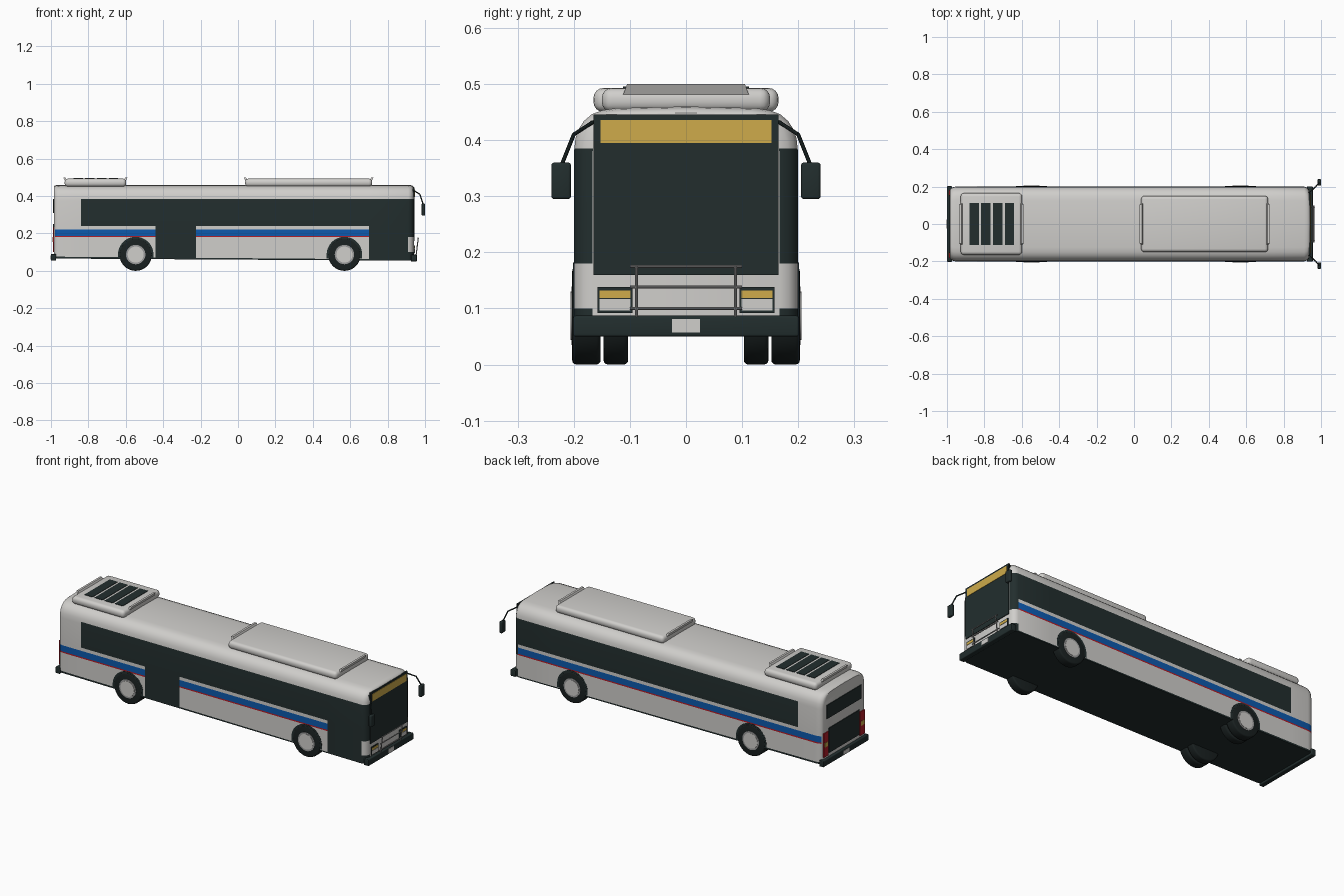
import bpy, bmesh, math
from mathutils import Vector, Matrix

if "Cube" in bpy.data.objects:
    bpy.data.objects.remove(bpy.data.objects["Cube"])


def material(name, r, g, b):
    m = bpy.data.materials.new(name)
    m.use_nodes = True
    m.diffuse_color = (r, g, b, 1)
    m.node_tree.nodes["Principled BSDF"].inputs["Base Color"].default_value = (r, g, b, 1)
    return m


WHITE = material("pale grey paint", 0.63, 0.62, 0.60)
DARK = material("dark glass and trim", 0.016, 0.027, 0.027)
BLUE = material("blue stripe", 0.004, 0.10, 0.42)
RED = material("red", 0.45, 0.012, 0.02)
AMBER = material("amber", 0.62, 0.41, 0.07)
TYRE = material("black rubber", 0.010, 0.015, 0.015)
STEEL = material("grey metal", 0.33, 0.33, 0.33)


def finish(name, bm, mats, smooth=False):
    bmesh.ops.recalc_face_normals(bm, faces=bm.faces[:])
    mesh = bpy.data.meshes.new(name)
    bm.to_mesh(mesh)
    bm.free()
    for m in mats:
        mesh.materials.append(m)
    ob = bpy.data.objects.new(name, mesh)
    bpy.context.collection.objects.link(ob)
    if smooth:
        bpy.ops.object.select_all(action='DESELECT')
        ob.select_set(True)
        bpy.context.view_layer.objects.active = ob
        bpy.ops.object.shade_smooth_by_angle(angle=math.radians(35))
    return ob


def box(name, xs, ys, zs, mat, bevel=0, segments=3):
    bm = bmesh.new()
    bmesh.ops.create_cube(bm, size=1)
    for v in bm.verts:
        v.co = [r[0] if c < 0 else r[1] for c, r in zip(v.co, (xs, ys, zs))]
    if bevel:
        bmesh.ops.bevel(bm, geom=bm.edges[:], offset=bevel, segments=segments,
                        profile=0.5, affect='EDGES')
    return finish(name, bm, [mat], bevel > 0)


def rod(name, a, b, radius, mat, sides=10, bevel=0):
    a, b = Vector(a), Vector(b)
    bm = bmesh.new()
    turn = (b - a).to_track_quat('Z', 'Y').to_matrix().to_4x4()
    bmesh.ops.create_cone(bm, cap_ends=True, segments=sides, radius1=radius, radius2=radius,
                          depth=(b - a).length, matrix=Matrix.Translation((a + b) / 2) @ turn)
    if bevel:
        rims = [e for e in bm.edges if any(len(f.verts) > 4 for f in e.link_faces)]
        bmesh.ops.bevel(bm, geom=rims, offset=bevel, segments=3, profile=0.5, affect='EDGES')
    return finish(name, bm, [mat], True)


def span(s, a, b):
    return tuple(sorted((s * a, s * b)))


# Body shell: one rounded cross-section lofted along the length
half = [(0.2, None), (0.2, 0.375), (0.197, 0.403), (0.191, 0.42), (0.182, 0.434),
        (0.168, 0.446), (0.15, 0.453), (0.125, 0.457)]
stations = [(-0.985, 0.02), (-0.979, 0.009), (-0.965, 0.002), (-0.95, 0),
            (0.91, 0), (0.925, 0.006), (0.935, 0.017), (0.94, 0.033)]
bm = bmesh.new()
rings = []
for x, inset in stations:
    side = [(y * (1 - inset / 0.2), 0.06 - 0.006 * x if z is None
             else z - (inset * 0.35 if z > 0.4 else 0)) for y, z in half]
    loop = side + [(0, 0.46 - inset * 0.35)] + [(-y, z) for y, z in reversed(side)]
    rings.append([bm.verts.new((x, y, z)) for y, z in loop])
for a, b in zip(rings, rings[1:]):
    for i in range(len(a)):
        j = (i + 1) % len(a)
        bm.faces.new((a[i], a[j], b[j], b[i]))
bm.faces.new(rings[0])
bm.faces.new(rings[-1])

# Cut the shell along every paint boundary
cuts = [((0, 0, z), (0, 0, 1)) for z in (0.1, 0.18, 0.187, 0.222, 0.24, 0.385)]
cuts += [((x, 0, 0), (1, 0, 0)) for x in (-0.84, -0.44, -0.225, 0.70)]
cuts.append(((0, 0, 0.068), (0.008, 0, 1)))
for co, no in cuts:
    bmesh.ops.bisect_plane(bm, geom=bm.verts[:] + bm.edges[:] + bm.faces[:],
                           plane_co=co, plane_no=no)
bmesh.ops.recalc_face_normals(bm, faces=bm.faces[:])


def paint(f):
    x, y, z = f.calc_center_median()
    if z < 0.068 - 0.008 * x:
        return 1
    if x > 0.91 and abs(y) > 0.16:
        return 1 if 0.18 < z < 0.385 or z < 0.1 else 0
    if abs(f.normal.x) > 0.7 or z > 0.385:
        return 0
    door = y < 0 and (-0.44 < x < -0.225 or x > 0.70)
    if door or (z > 0.24 and x > -0.84):
        return 1
    if 0.187 < z < 0.222:
        return 2
    return 3 if 0.18 < z < 0.187 else 0


for f in bm.faces:
    f.material_index = paint(f)
finish("body_shell", bm, [WHITE, DARK, BLUE, RED], True)

# Front face
box("windscreen", (0.936, 0.944), (-0.165, 0.165), (0.16, 0.446), DARK)
box("destination_sign", (0.94, 0.946), (-0.152, 0.152), (0.395, 0.436), AMBER)
box("front_bumper", (0.925, 0.956), (-0.201, 0.201), (0.05, 0.087), DARK, 0.004)
box("front_plate", (0.95, 0.958), (-0.025, 0.025), (0.057, 0.081), WHITE)

# Rear face
box("rear_window", (-0.989, -0.982), (-0.155, 0.155), (0.308, 0.385), DARK)
box("engine_grille", (-0.989, -0.982), (-0.135, 0.135), (0.11, 0.25), DARK)
box("rear_bumper", (-1.0, -0.972), (-0.202, 0.202), (0.055, 0.09), DARK, 0.004)
box("rear_plate", (-1.002, -0.995), (-0.025, 0.025), (0.06, 0.082), WHITE)

for s, side in ((-1, "right"), (1, "left")):
    # Headlights and tail lights
    box(side + "_headlight_frame", (0.938, 0.944), span(s, 0.095, 0.158), (0.092, 0.138), DARK)
    box(side + "_indicator", (0.94, 0.946), span(s, 0.099, 0.154), (0.119, 0.132), AMBER)
    box(side + "_headlight", (0.94, 0.946), span(s, 0.099, 0.154), (0.096, 0.117), WHITE)
    box(side + "_tail_light", (-0.989, -0.982), span(s, 0.14, 0.182), (0.1, 0.235), RED)
    box(side + "_rear_indicator", (-0.991, -0.984), span(s, 0.147, 0.175), (0.155, 0.18), AMBER)
    # Mirrors on bent arms
    path = [(0.935, s * 0.166, 0.432), (0.972, s * 0.2, 0.41), (0.99, s * 0.222, 0.355)]
    for i in range(2):
        rod(f"{side}_mirror_arm_{i + 1}", path[i], path[i + 1], 0.0035, DARK)
    box(side + "_mirror", (0.982, 1.0), span(s, 0.205, 0.24), (0.295, 0.36), DARK, 0.005)
    # Bicycle rack uprights
    rod(side + "_rack_upright", (0.952, s * 0.088, 0.08), (0.964, s * 0.088, 0.176), 0.0028, STEEL)

    # Wheels and arches
    for x, axle in ((0.569, "front"), (-0.547, "rear")):
        name = f"{side}_{axle}"
        bm = bmesh.new()
        arc = [math.pi * i / 24 for i in range(25)]
        rim = [(x + 0.095 * math.cos(t), max(0.0, math.sin(t)) * 0.095 + 0.087) for t in arc]
        rim += [(x - 0.095, 0.066), (x + 0.095, 0.066)]
        face = bm.faces.new([bm.verts.new((px, s * 0.197, pz)) for px, pz in rim])
        out = bmesh.ops.extrude_face_region(bm, geom=[face])["geom"]
        for v in out:
            if isinstance(v, bmesh.types.BMVert):
                v.co.y = s * 0.201
        finish(name + "_wheel_arch", bm, [DARK])
        hub = lambda part, a, b, r, mat, bev=0: rod(
            f"{name}_{part}", (x, s * a, 0.087), (x, s * b, 0.087), r, mat, 32, bev)
        hub("tyre", 0.152, 0.203, 0.087, TYRE, 0.008)
        hub("wheel_rim", 0.19, 0.2045, 0.052, STEEL)
        hub("hub_cap", 0.19, 0.206, 0.043, WHITE)
        if axle == "rear":
            hub("inner_tyre", 0.103, 0.147, 0.087, TYRE, 0.008)

for i, z in enumerate((0.1, 0.138, 0.175)):
    x = 0.954 + 0.004 * i
    rod(f"rack_bar_{i + 1}", (x, -0.1, z), (x, 0.1, z), 0.0028, STEEL)

# Roof units with outward-leaning end lips
for name, x0, x1, w in (("front_roof_unit", 0.03, 0.725, 0.15), ("rear_roof_unit", -0.935, -0.59, 0.165)):
    box(name, (x0 + 0.008, x1 - 0.008), (-w, w), (0.45, 0.493), WHITE, 0.018, 4)
    for d, x in ((-1, x0), (1, x1)):
        lip = box(f"{name}_{'front' if d > 0 else 'rear'}_lip", span(1, x - d * 0.012, x),
                  (-0.122, 0.122), (0.455, 0.5), WHITE)
        for v in lip.data.vertices:
            if v.co.z > 0.48:
                v.co.y *= 0.86
            else:
                v.co.x -= d * 0.022

# Roof vents
for i in range(4):
    x = -0.88 + 0.063 * i
    box(f"roof_vent_{i + 1}", (x, x + 0.05), (-0.112, 0.112), (0.488, 0.4955), DARK)
